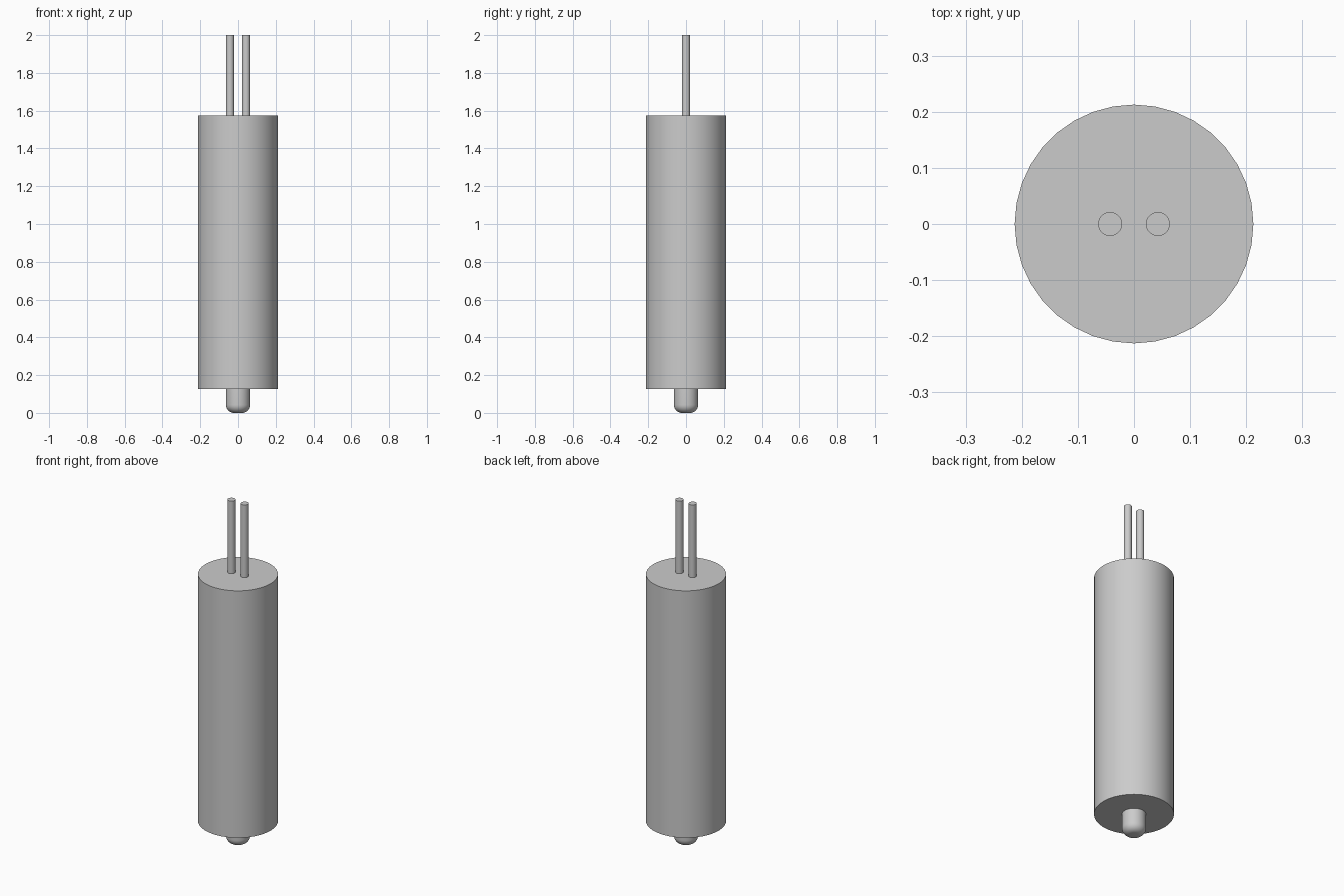
import bpy
import math

if "Cube" in bpy.data.objects:
    bpy.data.objects.remove(bpy.data.objects["Cube"], do_unlink=True)

U = 2 / 47            # one design unit: the whole part is 47 units tall
PIN_LEN, BODY_LEN, LEAD_LEN = 3 * U, 34 * U, 10 * U

grey = bpy.data.materials.new("plain grey")
grey.use_nodes = True
colour = (0.6, 0.6, 0.6, 1)
grey.diffuse_color = colour
grey.node_tree.nodes["Principled BSDF"].inputs["Base Color"].default_value = colour


def cylinder(name, radius, z0, length, x=0, sides=36):
    """Upright capped cylinder standing on z0."""
    bpy.ops.mesh.primitive_cylinder_add(
        vertices=sides, radius=radius, depth=length, location=(x, 0, z0 + length / 2))
    obj = bpy.context.object
    obj.name = name
    obj.data.materials.append(grey)
    return obj


def smooth(obj):
    bpy.ops.object.select_all(action='DESELECT')
    obj.select_set(True)
    bpy.context.view_layer.objects.active = obj
    bpy.ops.object.shade_smooth_by_angle(angle=math.radians(30))


# Main barrel
smooth(cylinder("body", 5 * U, PIN_LEN, BODY_LEN))

# Tip pin with a rounded lower rim
pin = cylinder("tip_pin", 1.5 * U, 0, PIN_LEN)
weights = pin.data.attributes.new("bevel_weight_edge", 'FLOAT', 'EDGE')
for edge in pin.data.edges:
    if all(pin.data.vertices[v].co.z < 0 for v in edge.vertices):
        weights.data[edge.index].value = 1
bevel = pin.modifiers.new("rounded_rim", 'BEVEL')
bevel.limit_method = 'WEIGHT'
bevel.width = U
bevel.segments = 8
bpy.ops.object.modifier_apply(modifier=bevel.name)
smooth(pin)

# Pair of wire leads on top
for side, name in ((1, "left_lead"), (-1, "right_lead")):
    smooth(cylinder(name, 0.5 * U, PIN_LEN + BODY_LEN, LEAD_LEN, x=side * U))
